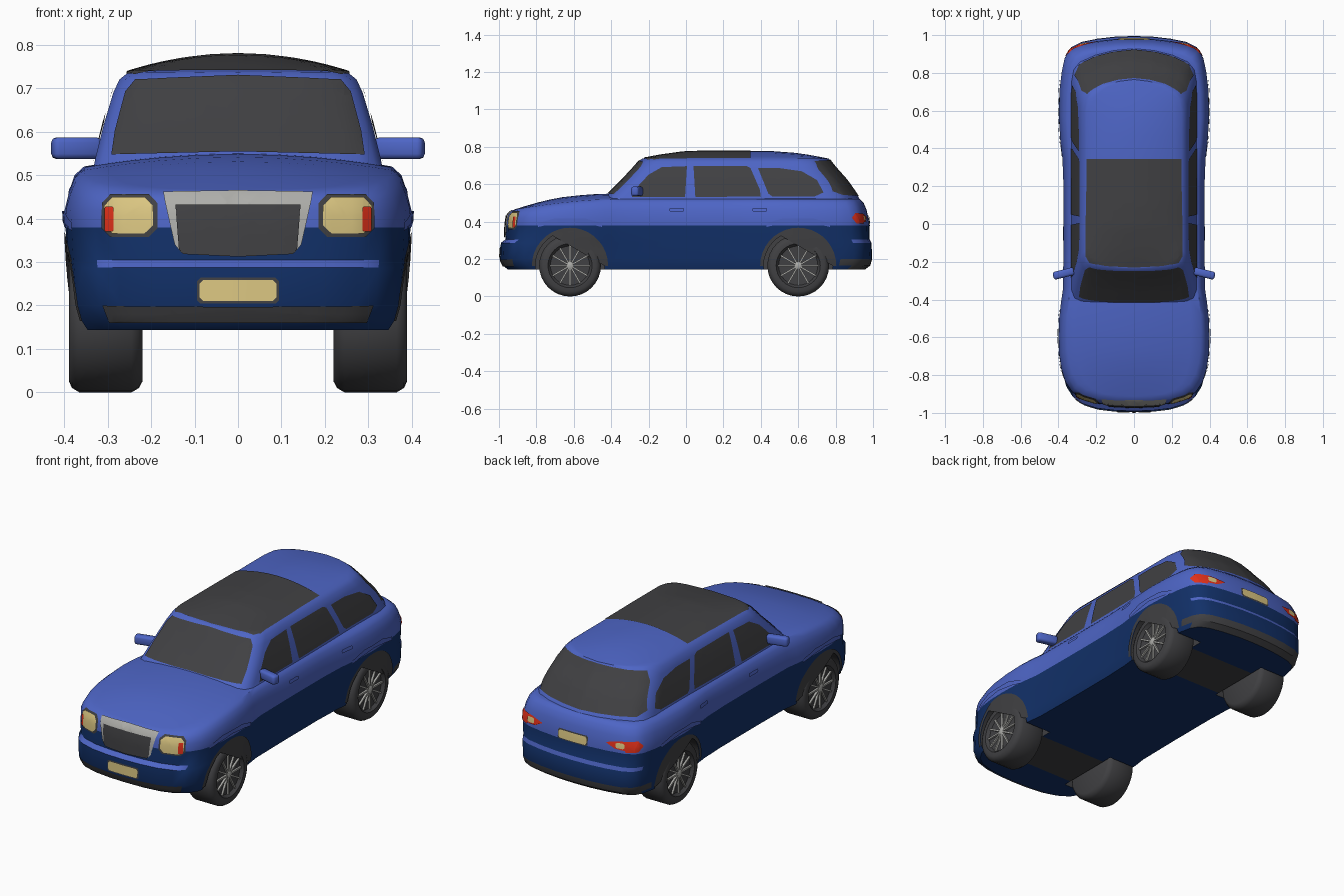
import bpy, bmesh, math
from mathutils import Vector, Matrix
from mathutils.bvhtree import BVHTree

if "Cube" in bpy.data.objects:
    bpy.data.objects.remove(bpy.data.objects["Cube"])


def material(name, r, g, b):
    m = bpy.data.materials.new(name)
    m.diffuse_color = (r, g, b, 1)
    m.use_nodes = True
    m.node_tree.nodes["Principled BSDF"].inputs["Base Color"].default_value = m.diffuse_color
    return m


BLUE = material("body blue", .075, .13, .56)
NAVY = material("dark navy", .006, .03, .14)
BLACK = material("charcoal black", .052, .052, .056)
GREY = material("metal grey", .42, .42, .40)
YELLOW = material("lamp yellow", .70, .56, .22)
RED = material("lamp red", .75, .03, .01)
AXLES = (-.62, .60)
HUB = .165
trees = []


def finish(name, bm, mats, angle=35):
    me = bpy.data.meshes.new(name)
    bm.to_mesh(me)
    bm.free()
    ob = bpy.data.objects.new(name, me)
    bpy.context.collection.objects.link(ob)
    for m in mats:
        me.materials.append(m)
    smooth(ob, angle)
    return ob


def smooth(ob, angle):
    bpy.ops.object.select_all(action='DESELECT')
    bpy.context.view_layer.objects.active = ob
    ob.select_set(True)
    bpy.ops.object.shade_smooth_by_angle(angle=math.radians(angle))


def loft(name, rings, crown, reach):
    """Stack half outlines (front centre to rear centre), close with a crowned top, mirror in x."""
    top = rings[-1]
    y0, y1 = top[0][1], top[-1][1]
    rings = [[(0, y, z) for x, y, z in rings[0]]] + rings
    for f in (.85, .7, .5, .25, 0):
        rings.append([(x * f, y, z + crown * (1 - f * f) *
                       math.sin(math.pi / 2 * max(0, min(1, min(y - y0, y1 - y) / reach))))
                      for x, y, z in top])
    bm = bmesh.new()
    for s in (1, -1):
        grid = [[bm.verts.new((s * x, y, z)) for x, y, z in r] for r in rings]
        for a, b in zip(grid, grid[1:]):
            for i in range(len(a) - 1):
                bm.faces.new((a[i], a[i + 1], b[i + 1], b[i]))
    bmesh.ops.remove_doubles(bm, verts=bm.verts, dist=.0004)
    bmesh.ops.recalc_face_normals(bm, faces=bm.faces)
    trees.append(BVHTree.FromBMesh(bm))
    return finish(name, bm, [BLUE, NAVY, BLACK])


# Lower body: plan outline stacked in levels (z, width factor, front, rear, blend to shoulder)
PLAN = [(0, -1), (.1, -.997), (.2, -.985), (.28, -.96), (.33, -.925), (.365, -.87), (.385, -.8),
        (.396, -.72), (.399, -.62), (.396, -.52), (.386, -.43), (.376, -.36), (.373, -.1), (.373, .2),
        (.379, .36), (.391, .46), (.398, .6), (.393, .74), (.382, .83), (.367, .9), (.34, .943),
        (.29, .968), (.2, .986), (.1, .997), (0, 1)]
LEVELS = [(.143, .93, .95, .955, 0), (.165, .95, .98, .985, 0), (.2, .965, .994, .995, 0),
          (.287, .98, .99, .992, 0), (.305, .985, .965, .982, 0), (.38, .995, .962, .98, 0),
          (.42, 1, .957, .975, 0), (.42, .975, .952, .965, .45), (.42, .945, .94, .95, .8),
          (.42, .89, .915, .93, 1)]


def shoulder(y):
    return .52 - .055 * max(0, min(1, (-.42 - y) / .5)) ** 1.5


def body_ring(z, w, front, rear, t):
    ring = []
    for x, y in PLAN:
        y *= front if y < 0 else rear
        ring.append((x * w, y, z + (shoulder(y) - z) * t))
    return ring


body = loft("body", [body_ring(*lv) for lv in LEVELS], .03, .3)

# Cabin: levels (z, half width, front, rear)
NOSE = [(0, 0), (.35, .004), (.65, .014), (.85, .028), (.95, .05), (1, .1)]
TAIL = [(1, .18), (.96, .11), (.86, .07), (.62, .034), (.32, .01), (0, 0)]


def cabin_ring(z, w, y0, y1):
    ring = [(f * w, y0 + d, z) for f, d in NOSE]
    a, b = y0 + .1, y1 - .18
    ring += [(w, a + (b - a) * k / 6, z) for k in range(1, 6)]
    return ring + [(f * w, y1 - d, z) for f, d in TAIL]


cabin = loft("cabin", [cabin_ring(*lv) for lv in (
    (.49, .338, -.48, .945), (.54, .328, -.425, .918), (.62, .308, -.345, .862),
    (.69, .287, -.28, .80), (.72, .273, -.255, .775), (.737, .252, -.235, .765))], .04, .32)

# Wheel arches cut from the body
bm = bmesh.new()
for s in (1, -1):
    for y in AXLES:
        bmesh.ops.create_cone(bm, cap_ends=True, segments=40, radius1=.185, radius2=.185, depth=.3,
                              matrix=Matrix.Translation((s * .355, y, HUB)) @ Matrix.Rotation(math.pi / 2, 4, 'Y'))
cutter = finish("arch_cutter", bm, [BLACK])
cutter.hide_render = True
mod = body.modifiers.new("arches", 'BOOLEAN')
mod.operation, mod.solver, mod.object = 'DIFFERENCE', 'EXACT', cutter
bpy.context.view_layer.objects.active = body
bpy.ops.object.modifier_apply(modifier=mod.name)
bpy.data.objects.remove(cutter)

# Body colours by height, ledge and arch
for p in body.data.polygons:
    vs = [body.data.vertices[i].co for i in p.vertices]
    zs = [v.z for v in vs]
    low, high, c = min(zs), max(zs), p.center
    arch = any(all(math.hypot(v.y - y, v.z - HUB) < .1875 for v in vs) for y in AXLES)
    ledge = low > .28 and high < .31 and abs(c.y) > .88
    p.material_index = 0
    if arch or (c.y > .84 and high < .205 and high - low > .01):
        p.material_index = 2
    elif high < .385 and not ledge:
        p.material_index = 1
smooth(body, 35)

# Thin plates projected on to the shells
VIEWS = {'side': (lambda a, b: (2, a, b), Vector((1, 0, 0))),
         'front': (lambda a, b: (a, -2, b), Vector((0, -1, 0))),
         'rear': (lambda a, b: (a, 2, b), Vector((0, 1, 0))),
         'top': (lambda a, b: (a, b, 2), Vector((0, 0, 1)))}


def plate(name, mat, view, outline, lift=.004, sides=(1,)):
    place, out = VIEWS[view]
    flat = bmesh.new()
    flat.faces.new([flat.verts.new((a, b, 0)) for a, b in outline])
    bmesh.ops.triangulate(flat, faces=flat.faces)
    for axis in (0, 1):
        vals = [p[axis] for p in outline]
        n = int((max(vals) - min(vals)) / .025)
        for k in range(1, n + 1):
            co = Vector((0, 0, 0))
            no = Vector((0, 0, 0))
            co[axis] = min(vals) + (max(vals) - min(vals)) * k / (n + 1)
            no[axis] = 1
            bmesh.ops.bisect_plane(flat, geom=flat.verts[:] + flat.edges[:] + flat.faces[:],
                                   plane_co=co, plane_no=no, dist=1e-5)
    for v in flat.verts:
        start = Vector(place(v.co.x, v.co.y))
        hits = [h for h in (t.ray_cast(start, -out) for t in trees) if h[0] is not None]
        if not hits:
            hits = [t.find_nearest(start - out * 1.2) for t in trees]
        h = min(hits, key=lambda h: h[3])
        v.co = h[0] + h[1] * lift
    flat.normal_update()
    flips = [f for f in flat.faces if f.normal.dot(out) < 0]
    bmesh.ops.reverse_faces(flat, faces=flips)
    for s in sides:
        part = flat.copy()
        if s < 0:
            for v in part.verts:
                v.co.x *= -1
            bmesh.ops.reverse_faces(part, faces=part.faces)
        finish(name, part, [mat])
    flat.free()


def sym(half):
    return half + [(-a, b) for a, b in reversed(half) if a]


def box(a0, a1, b0, b1, c=.008):
    return [(a0 + c, b0), (a1 - c, b0), (a1, b0 + c), (a1, b1 - c), (a1 - c, b1), (a0 + c, b1), (a0, b1 - c), (a0, b0 + c)]


BOTH = (1, -1)
# Glass
plate("front_window", BLACK, 'side', [(-.29, .53), (-.005, .53), (.005, .695), (-.13, .69), (-.2, .65), (-.27, .575)], sides=BOTH)
plate("middle_window", BLACK, 'side', [(.05, .53), (.40, .535), (.395, .57), (.345, .685), (.32, .697), (.04, .697)], sides=BOTH)
plate("rear_side_window", BLACK, 'side', [(.46, .535), (.69, .535), (.735, .555), (.70, .62), (.62, .668), (.5, .685), (.385, .685), (.44, .55)], sides=BOTH)
plate("windscreen", BLACK, 'front', sym([(0, .552), (.29, .545), (.282, .60), (.258, .69), (.235, .718), (0, .728)]))
plate("rear_window", BLACK, 'rear', sym([(0, .535), (.29, .54), (.312, .56), (.275, .68), (.245, .722), (0, .73)]))
plate("sunroof", BLACK, 'top', sym([(0, -.23), (.15, -.222), (.235, -.205), (.255, -.17), (.25, .345), (0, .345)]))

# Front end
plate("headlight_frame", BLACK, 'front', box(.185, .312, .357, .455, .02), .003, BOTH)
plate("headlight", YELLOW, 'front', box(.195, .305, .366, .446, .018), .006, BOTH)
plate("indicator", RED, 'front', box(.282, .302, .37, .425, .003), .009, BOTH)
plate("grille_frame", GREY, 'front', sym([(0, .315), (.13, .322), (.145, .34), (.172, .457), (0, .46)]), .006)
plate("grille", BLACK, 'front', sym([(0, .312), (.125, .318), (.135, .33), (.143, .43), (0, .43)]), .0095)
plate("front_plate_frame", BLACK, 'front', box(-.094, .094, .204, .264), .003)
plate("front_plate", YELLOW, 'front', box(-.088, .088, .21, .258), .006)
plate("lower_intake", BLACK, 'front', sym([(0, .163), (.295, .163), (.31, .2), (0, .198)]), .004)

# Rear end
plate("tail_light", RED, 'rear', [(.19, .425), (.24, .4), (.335, .392), (.345, .445), (.26, .44)], .005, BOTH)
plate("tail_light_side", RED, 'side', [(.885, .42), (.91, .39), (.945, .388), (.945, .44), (.9, .44)], .005, BOTH)
plate("reversing_light", YELLOW, 'rear', box(.245, .29, .405, .432, .006), .008, BOTH)
plate("rear_plate_frame", BLACK, 'rear', box(-.09, .09, .378, .432), .003)
plate("rear_plate", YELLOW, 'rear', box(-.084, .084, .384, .426), .006)

# Arch lips, fender flashes and door handles
for y in AXLES:
    arc = [math.radians(a) for a in range(0, 181, 10)]
    lip = [(y + .203 * math.cos(a), HUB + .203 * math.sin(a)) for a in arc]
    lip += [(y + .184 * math.cos(a), HUB + .184 * math.sin(a)) for a in reversed(arc)]
    plate("arch_lip", BLACK, 'side', lip, .004, BOTH)
    plate("fender_flash", BLUE, 'side', [(y - .17, .372), (y - .11, .385), (y, .398), (y + .11, .385), (y + .17, .372),
                                         (y + .17, .392), (y + .08, .418), (y - .08, .418), (y - .17, .392)], .006, BOTH)
for y in (-.05, .395):
    plate("door_handle", BLUE, 'side', box(y - .04, y + .04, .453, .47, .005), .009, BOTH)

# Door mirrors
for s in BOTH:
    bm = bmesh.new()
    bmesh.ops.create_cube(bm, size=1, matrix=Matrix.Translation((s * .372, -.262, .562)) @
                          Matrix.Rotation(s * -.25, 4, 'Z') @ Matrix.Diagonal((.115, .042, .05, 1)))
    bmesh.ops.bevel(bm, geom=bm.edges[:], offset=.012, segments=2, affect='EDGES', profile=.5)
    finish("door_mirror", bm, [BLUE], 50)

# Wheels: lathed tyre with dished face, grey spokes, hub and rim ring
TYRE = [(.22, 0), (.22, .14), (.228, .155), (.245, .165), (.365, .165), (.382, .155), (.389, .14),
        (.389, .118), (.380, .112), (.372, .105), (.368, 0)]


def lathe(name, profile, mat, s, y, n=32):
    bm = bmesh.new()
    rings = [[bm.verts.new((s * x, y + r * math.cos(a), HUB + r * math.sin(a)))
              for a in (2 * math.pi * k / n for k in range(n))] for x, r in profile]
    for a, b in zip(rings, rings[1:]):
        for k in range(n):
            bm.faces.new((a[k], a[(k + 1) % n], b[(k + 1) % n], b[k]))
    bmesh.ops.remove_doubles(bm, verts=bm.verts, dist=1e-5)
    bmesh.ops.recalc_face_normals(bm, faces=bm.faces)
    finish(name, bm, [mat])


for s in BOTH:
    for y in AXLES:
        lathe("tyre", TYRE, BLACK, s, y)
        lathe("hub", [(.36, .018), (.382, .018), (.385, .012), (.385, 0)], GREY, s, y, 16)
        bm = bmesh.new()
        for k in range(12):
            bmesh.ops.create_cube(bm, size=1, matrix=Matrix.Translation((s * .375, y, HUB)) @
                                  Matrix.Rotation(math.pi * k / 6, 4, 'X') @
                                  Matrix.Translation((0, 0, .06)) @ Matrix.Diagonal((.012, .009, .095, 1)))
        finish("wheel_spokes", bm, [GREY])
